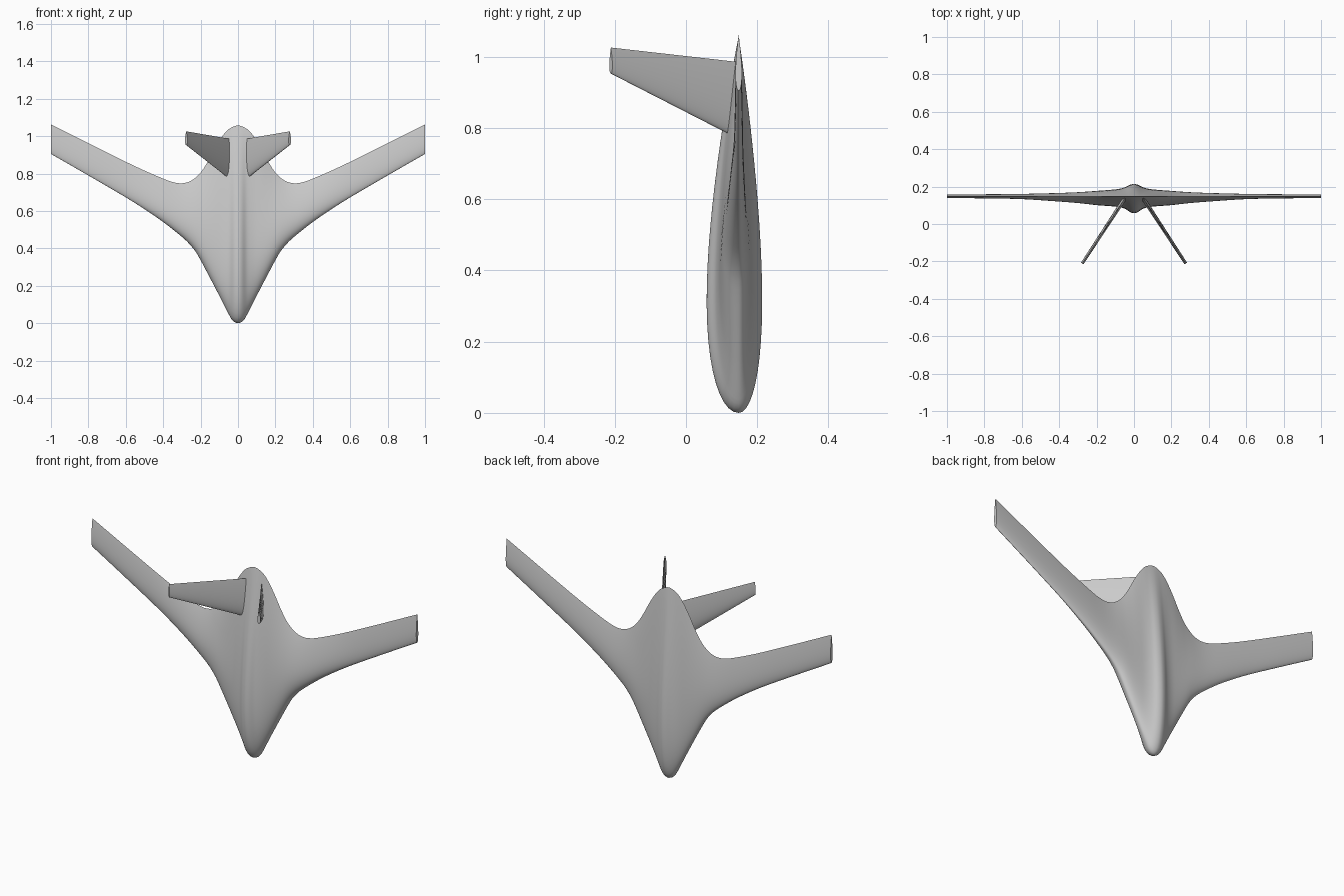
import bpy, math
from mathutils import Vector

if "Cube" in bpy.data.objects:
    bpy.data.objects.remove(bpy.data.objects["Cube"])

CY = 0.148  # y of the wing reference plane

# Half-span curves: (x, value)
LEAD = [(0, 0), (.015, .004), (.028, .014), (.04, .03), (.1, .147), (.16, .262), (.2, .337),
        (.225, .38), (.26, .424), (.3, .462), (.4, .541), (.5, .61), (.6, .673), (.8, .79), (1, .905)]
TRAIL = [(0, 1.057), (.05, 1.037), (.08, 1.005), (.12, .942), (.16, .867), (.2, .805), (.25, .762),
         (.3, .748), (.35, .755), (.4, .773), (.5, .816), (.6, .863), (.8, .962), (1, 1.062)]
BELLY = [(0, .090), (.02, .085), (.045, .068), (.07, .060), (.1, .055), (.2, .047), (.3, .036),
         (.4, .028), (.6, .015), (.8, .011), (1, .009)]
BACK = [(0, .066), (.02, .062), (.045, .050), (.07, .042), (.1, .037), (.2, .029), (.3, .022),
        (.4, .018), (.6, .013), (.8, .011), (1, .009)]


def curve(pts, x):
    """Smooth Hermite interpolation through the points."""
    n = len(pts)

    def slope(i):
        if i == 0:
            return 0.0
        a, b = pts[i - 1], pts[min(i + 1, n - 1)]
        return (b[1] - a[1]) / (b[0] - a[0])
    i = 0
    while i < n - 2 and x > pts[i + 1][0]:
        i += 1
    (x0, v0), (x1, v1) = pts[i], pts[i + 1]
    h = x1 - x0
    t = (x - x0) / h
    return ((2*t**3 - 3*t*t + 1) * v0 + (t**3 - 2*t*t + t) * h * slope(i)
            + (3*t*t - 2*t**3) * v1 + (t**3 - t*t) * h * slope(i + 1))


def foil(t):
    """Airfoil half thickness, peak = 1, closed trailing edge."""
    return 10 * (.2969*math.sqrt(t) - .126*t - .3516*t*t + .2843*t**3 - .1036*t**4)


def section(origin, normal, z0, z1, front, back, n=28):
    """Closed airfoil ring: chord along z, thickness along normal."""
    ts = [.5 - .5 * math.cos(math.pi * i / n) for i in range(n + 1)]
    side = [(t, -front * foil(t)) for t in ts] + [(t, back * foil(t)) for t in ts[-2:0:-1]]
    return [origin + normal * d + Vector((0, 0, z0 + t * (z1 - z0))) for t, d in side]


def loft(name, rings):
    n = len(rings[0])
    verts = [v for r in rings for v in r]
    faces = [(a*n + i, a*n + (i + 1) % n, (a + 1)*n + (i + 1) % n, (a + 1)*n + i)
             for a in range(len(rings) - 1) for i in range(n)]
    faces += [tuple(range(n))[::-1], tuple(range((len(rings) - 1) * n, len(rings) * n))]
    me = bpy.data.meshes.new(name)
    me.from_pydata(verts, [], faces)
    ob = bpy.data.objects.new(name, me)
    bpy.context.collection.objects.link(ob)
    bpy.ops.object.select_all(action='DESELECT')
    ob.select_set(True)
    bpy.context.view_layer.objects.active = ob
    bpy.ops.object.mode_set(mode='EDIT')
    bpy.ops.mesh.select_all(action='SELECT')
    bpy.ops.mesh.normals_make_consistent(inside=False)
    bpy.ops.object.mode_set(mode='OBJECT')
    bpy.ops.object.shade_smooth_by_angle(angle=math.radians(40))
    return ob


# Blended body and wings, lofted across the span
N = 70
rings = []
for k in range(-N, N + 1):
    x = (abs(k) / N) ** 1.6
    rings.append(section(Vector((math.copysign(x, k), CY, 0)), Vector((0, 1, 0)),
                         curve(LEAD, x), curve(TRAIL, x), curve(BELLY, x), curve(BACK, x)))
loft("blended_body_wing", rings)

# Pair of splayed tail fins
for label, s in (("right", 1), ("left", -1)):
    nrm = Vector((.838 * s, .546, 0))
    root = section(Vector((.046 * s, .142, 0)), nrm, .772, .986, .011, .011)
    tip = section(Vector((.277 * s, -.211, 0)), nrm, .953, 1.026, .008, .008)
    loft(label + "_tail_fin", [root, tip])
